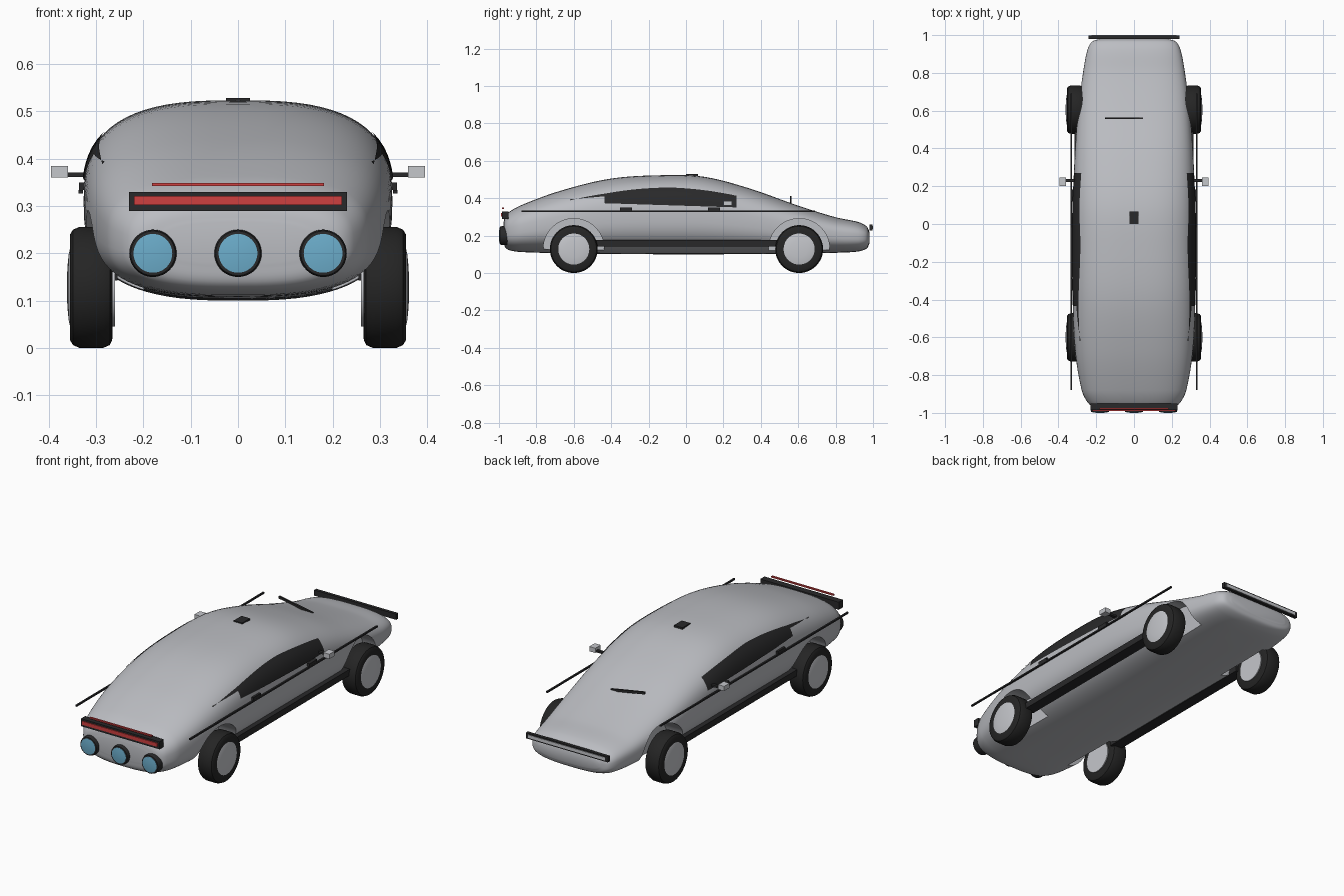
import bpy, bmesh, math
from mathutils import Vector

if "Cube" in bpy.data.objects:
    bpy.data.objects.remove(bpy.data.objects["Cube"])

def material(name, rgb):
    m = bpy.data.materials.new(name)
    m.diffuse_color = (*rgb, 1)
    m.use_nodes = True
    m.node_tree.nodes["Principled BSDF"].inputs["Base Color"].default_value = m.diffuse_color
    return m

SILVER = material("silver paint", (0.50, 0.51, 0.54))
PALE = material("pale metal", (0.56, 0.57, 0.60))
DARK = material("dark trim", (0.022, 0.022, 0.023))
RUBBER = material("rubber", (0.018, 0.018, 0.018))
RED = material("red lamp", (0.62, 0.05, 0.05))
BLUE = material("blue lens", (0.15, 0.42, 0.60))

def make(name, verts, faces, mat, smooth=None):
    me = bpy.data.meshes.new(name)
    me.from_pydata(verts, [], faces)
    bm = bmesh.new()
    bm.from_mesh(me)
    bmesh.ops.recalc_face_normals(bm, faces=bm.faces)
    bm.to_mesh(me)
    bm.free()
    ob = bpy.data.objects.new(name, me)
    bpy.context.collection.objects.link(ob)
    me.materials.append(mat)
    if smooth:
        smooth_by_angle(ob, smooth)
    return ob

def smooth_by_angle(ob, degrees):
    bpy.ops.object.select_all(action='DESELECT')
    ob.select_set(True)
    bpy.context.view_layer.objects.active = ob
    bpy.ops.object.shade_smooth_by_angle(angle=math.radians(degrees))

def box(name, x, y, z, mat):
    """Box from (min, max) ranges."""
    v = [(i, j, k) for i in x for j in y for k in z]
    f = [(0, 1, 3, 2), (4, 6, 7, 5), (0, 4, 5, 1), (2, 3, 7, 6), (0, 2, 6, 4), (1, 5, 7, 3)]
    return make(name, v, f, mat)

def side_box(name, x, y, z, mat):
    for s, side in ((1, "right"), (-1, "left")):
        box(f"{side}_{name}", (s * x[0], s * x[1]), y, z, mat)

def lathe(name, profile, origin, axis, mat, n=48, smooth=35):
    """Spin (radius, distance) points round an axis, closing both ends."""
    q = Vector((0, 0, 1)).rotation_difference(Vector(axis))
    verts = [Vector(origin) + q @ Vector((r * math.cos(2 * math.pi * i / n),
             r * math.sin(2 * math.pi * i / n), d)) for r, d in profile for i in range(n)]
    faces = [(k * n + i, k * n + (i + 1) % n, (k + 1) * n + (i + 1) % n, (k + 1) * n + i)
             for k in range(len(profile) - 1) for i in range(n)]
    faces += [tuple(range(n)), tuple(range((len(profile) - 1) * n, len(profile) * n))]
    return make(name, verts, faces, mat, smooth)

# Body stations: y, half width, top, bottom
STATIONS = [(-.976, .16, .265, .18), (-.968, .215, .30, .14), (-.945, .245, .327, .122),
            (-.88, .277, .363, .112), (-.67, .312, .44, .106), (-.4, .325, .505, .102),
            (-.12, .326, .523, .10), (.1, .324, .514, .10), (.34, .315, .452, .101),
            (.6, .296, .36, .104), (.8, .27, .298, .108), (.92, .247, .273, .115),
            (.965, .222, .25, .13), (.98, .175, .222, .155)]
POWER = 2.8

def sample_sections(steps=6):
    pts = [Vector(p) for p in STATIONS]
    out = []
    for i in range(len(pts) - 1):
        p0, p1, p2, p3 = pts[max(i - 1, 0)], pts[i], pts[i + 1], pts[min(i + 2, len(pts) - 1)]
        # Centripetal-style tangents scaled to the segment length
        d0, d1, d2 = [max((b - a).length, 1e-6) for a, b in ((p0, p1), (p1, p2), (p2, p3))]
        m1 = (p2 - p0) * (d1 / (d0 + d1)) if i else p2 - p1
        m2 = (p3 - p1) * (d1 / (d1 + d2)) if i < len(pts) - 2 else p2 - p1
        for s in range(steps):
            t = s / steps
            out.append(p1 * (2*t**3 - 3*t*t + 1) + m1 * (t**3 - 2*t*t + t)
                       + p2 * (3*t*t - 2*t**3) + m2 * (t**3 - t*t))
    return out + [pts[-1]]

SECTIONS = sample_sections()

def body_x(y, z):
    """Half width of the body surface at a given y and z."""
    for a, b in zip(SECTIONS, SECTIONS[1:]):
        if a[0] <= y <= b[0]:
            _, w, top, bot = a.lerp(b, (y - a[0]) / (b[0] - a[0]))
            u = min(abs(2 * z - top - bot) / (top - bot), 1)
            return w * (1 - u ** POWER) ** (1 / POWER)
    return 0

# Body shell
N = 72
verts = []
for y, w, top, bot in SECTIONS:
    for i in range(N):
        c, s = math.cos(2 * math.pi * i / N), math.sin(2 * math.pi * i / N)
        verts.append((w * math.copysign(abs(c) ** (2 / POWER), c), y,
                      (top + bot) / 2 + (top - bot) / 2 * math.copysign(abs(s) ** (2 / POWER), s)))
M = len(SECTIONS)
faces = [(k * N + i, k * N + (i + 1) % N, (k + 1) * N + (i + 1) % N, (k + 1) * N + i)
         for k in range(M - 1) for i in range(N)]
faces += [tuple(range(N)), tuple(range((M - 1) * N, M * N))]
body = make("body", verts, faces, SILVER)

# Wheel arches cut from the body, with tyres and hubs
WHEEL_Z = 0.128
for s, side in ((1, "right"), (-1, "left")):
    for y, end in ((-.6, "front"), (.605, "rear")):
        cutter = lathe(f"{side}_{end}_arch_cutter", [(.163, .20), (.163, .45)],
                       (0, y, WHEEL_Z), (s, 0, 0), SILVER, 64, None)
        cutter.hide_render = True
        cutter.hide_set(True)
        mod = body.modifiers.new("arch", 'BOOLEAN')
        mod.object, mod.operation, mod.solver = cutter, 'DIFFERENCE', 'EXACT'
        bpy.context.view_layer.objects.active = body
        bpy.ops.object.modifier_apply(modifier=mod.name)
        bpy.data.objects.remove(cutter)
        lathe(f"{side}_{end}_tyre", [(.08, .265), (.112, .266), (.122, .271), (.128, .285),
              (.128, .335), (.122, .349), (.112, .355), (.08, .355)],
              (0, y, WHEEL_Z), (s, 0, 0), RUBBER)
        lathe(f"{side}_{end}_hub", [(.083, .26), (.083, .355), (.07, .358), (.045, .3605), (.015, .362)],
              (0, y, WHEEL_Z), (s, 0, 0), PALE)
smooth_by_angle(body, 40)

# Side windows following the body surface
def window(name, y0, y1, low, high, cols, rows=6):
    for s, side in ((1, "right"), (-1, "left")):
        v, f = [], []
        for i in range(cols + 1):
            y = y0 + (y1 - y0) * i / cols
            for j in range(rows + 1):
                z = low(y) + (high(y) - low(y)) * j / rows
                v.append((s * (body_x(y, z) + .004), y, z))
        for i in range(cols):
            for j in range(rows):
                a = i * (rows + 1) + j
                f.append((a, a + 1, a + rows + 2, a + rows + 1))
        ob = make(f"{side}_{name}", v, f, DARK, 35)
        if (ob.data.polygons[0].normal.x > 0) != (s > 0):
            ob.data.flip_normals()

def window_top(y):
    return .457 - .26 * (y + .08) ** 2 - (.012 * (y + .08) / .35 if y > -.08 else 0)

window("door_window", -.435, .27, lambda y: .373 - .022 * (y + .435) / .7, window_top, 24)
window("quarter_window", -.62, -.435, lambda y: .394 + .016 * (y + .62) / .185,
       lambda y: window_top(y) + .04 * (-.435 - y), 8)

# Trim lines, sills, handles and mirrors on both sides
side_box("trim_line", (.328, .337), (-.88, .69), (.326, .334), DARK)
side_box("sill", (.255, .315), (-.49, .50), (.143, .176), DARK)
for y, end in ((-.32, "rear"), (.15, "front")):
    side_box(f"{end}_door_handle", (.318, .336), (y - .032, y + .032), (.334, .35), DARK)
side_box("mirror_arm", (.30, .365), (.222, .238), (.361, .371), DARK)
side_box("mirror_head", (.36, .395), (.20, .245), (.36, .385), PALE)

# Nose: lamp bar and three round lamps
box("nose_bar", (-.23, .23), (-.985, -.95), (.29, .33), DARK)
box("nose_bar_lamp", (-.22, .22), (-.99, -.984), (.302, .321), RED)
box("upper_lamp_strip", (-.182, .182), (-.983, -.973), (.342, .349), RED)
for x, place in ((-.18, "left"), (0, "middle"), (.18, "right")):
    lathe(f"{place}_lamp_housing", [(.05, .94), (.05, .985), (.047, .995), (.041, .996)],
          (x, 0, .2), (0, -1, 0), DARK)
    lathe(f"{place}_lamp_lens", [(.041, .99), (.041, .997), (.02, 1.0)],
          (x, 0, .2), (0, -1, 0), BLUE)

# Tail bar with light strip
box("tail_bar", (-.24, .24), (.98, .997), (.228, .258), DARK)
box("tail_strip", (-.225, .225), (.996, 1.0), (.235, .251), PALE)

# Roof box and wiper
box("roof_box", (-.025, .025), (0, .065), (.51, .528), DARK)
wiper = box("wiper", (-.1, .1), (-.005, .005), (-.006, .006), DARK)
wiper.location = (-.053, .56, .388)
wiper.rotation_euler = (0, math.radians(10), 0)
